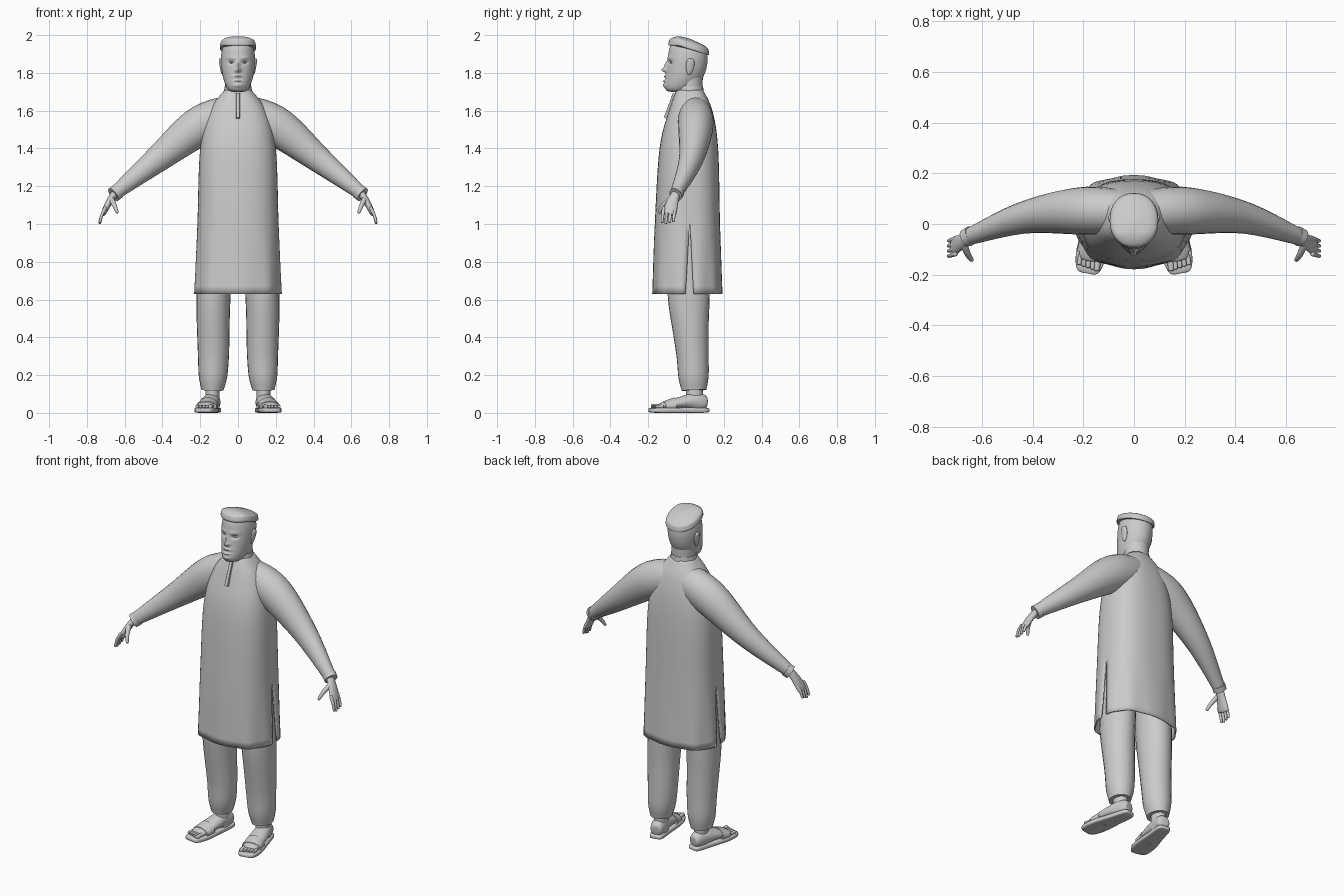
import bpy, bmesh, math
from mathutils import Vector

cube = bpy.data.objects.get("Cube")
if cube:
    bpy.data.objects.remove(cube)

shade = (.6, .6, .6, 1)
grey = bpy.data.materials.new("plain grey")
grey.use_nodes = True
grey.diffuse_color = shade
grey.node_tree.nodes["Principled BSDF"].inputs["Base Color"].default_value = shade

UP = Vector((0, 0, 1))
DEPTH = Vector((0, 1, 0))


def finish(name, bm):
    bmesh.ops.remove_doubles(bm, verts=bm.verts, dist=.0002)
    bmesh.ops.recalc_face_normals(bm, faces=bm.faces)
    mesh = bpy.data.meshes.new(name)
    bm.to_mesh(mesh)
    bm.free()
    mesh.materials.append(grey)
    ob = bpy.data.objects.new(name, mesh)
    bpy.context.collection.objects.link(ob)
    bpy.ops.object.select_all(action="DESELECT")
    ob.select_set(True)
    bpy.context.view_layer.objects.active = ob
    bpy.ops.object.shade_smooth_by_angle(angle=math.radians(50))
    return ob


def sample(values, t):
    """Smooth curve through evenly spaced values, for t from 0 to 1."""
    last = len(values) - 1
    i = min(int(t * last), last - 1)
    t = t * last - i
    before, start, end, after = (values[min(max(i + k, 0), last)] for k in (-1, 0, 1, 2))
    into, out = (end - before) / 2, (after - start) / 2
    ease = t * t * (3 - 2 * t)
    return start * (1 - ease) + end * ease + into * t * (1 - t) ** 2 - out * t * t * (1 - t)


def squared(value, power):
    return math.copysign(abs(value) ** (2 / power), value)


def bridge(bm, rows, closed):
    for low, high in zip(rows, rows[1:]):
        for k in range(0 if closed else 1, len(low)):
            bm.faces.new((low[k - 1], low[k], high[k], high[k - 1]))


def loft(name, path, radii, across=None, blunt=0, ref=DEPTH, axis=None, sides=24, rings=16,
         power=2, mirror=1, sculpt=None):
    """Skin a tube along a path; blunt rounds both of its ends."""
    path = [Vector(p) for p in path]
    across = across or radii
    bm = bmesh.new()
    rows = []
    for i in range(rings + 1):
        t = i / rings
        if blunt:
            t = (1 - math.cos(math.pi * t)) / 2
        size = max(.03, 1 - abs(2 * t - 1) ** blunt) ** (1 / blunt) if blunt else 1
        ahead = axis or (sample(path, min(t + .01, 1)) - sample(path, max(t - .01, 0))).normalized()
        a = (ref - ahead * ref.dot(ahead)).normalized() * sample(radii, t) * size
        b = ahead.cross(a).normalized() * sample(across, t) * size
        row = []
        for k in range(sides):
            turn = math.tau * k / sides
            p = sample(path, t) + a * squared(math.cos(turn), power) + b * squared(math.sin(turn), power)
            if sculpt:
                sculpt(p)
            p.x *= mirror
            row.append(bm.verts.new(p))
        rows.append(row)
    bridge(bm, rows, True)
    bm.faces.new(rows[0])
    bm.faces.new(rows[-1])
    return finish(name, bm)


# Tunic: front and back panels, joined above the side slits
def build_tunic():
    heights = [.63, 1, 1.4, 1.6, 1.71]
    widths = [.23, .215, .2, .15, .07]
    fronts = [.195, .185, .16, .11, .07]
    backs = [.17, .16, .15, .12, .07]
    bm = bmesh.new()
    columns, levels = 28, 24
    for facing, depths in ((-1, fronts), (1, backs)):
        rows = []
        for i in range(levels + 1):
            t = i / levels
            z = sample(heights, t)
            slit = max(0, 1 - t * 4)
            gap = .07 * slit
            row = []
            for k in range(columns + 1):
                turn = gap + (math.pi - 2 * gap) * k / columns
                fold = 1 + .02 * slit * math.sin(turn * 9)
                x = sample(widths, t) * squared(math.cos(turn), 2.5) * fold
                y = sample(depths, t) * squared(math.sin(turn), 2.5) * fold
                row.append(bm.verts.new((x, .02 + facing * y, z)))
            rows.append(row)
        bridge(bm, rows, False)
    cloth = finish("tunic", bm).modifiers.new("cloth thickness", "SOLIDIFY")
    cloth.thickness = .006


build_tunic()
loft("collar", [(0, .018, 1.67), (0, .02, 1.73)], [.08, .07], axis=UP)
loft("neck", [(0, .02, 1.66), (0, .02, 1.8)], [.065, .07], axis=UP)
loft("placket", [(0, -.06, 1.69), (0, -.108, 1.56)], [.01, .01], power=5)


# Head: an oval skull with the features pushed in and out
def bump(p, height, tall, wide, forward, offset=0):
    distance = ((p.z - height) / tall) ** 2 + ((abs(p.x) - offset) / wide) ** 2
    p.y -= forward * math.exp(-distance) * min(1, max(0, -p.y * 20))


def face(p):
    bump(p, height=1.815, tall=.012, wide=.014, forward=.025)  # nose tip
    bump(p, height=1.84, tall=.02, wide=.01, forward=.015)  # nose bridge
    bump(p, height=1.855, tall=.01, wide=.018, forward=-.013, offset=.035)  # eye sockets
    bump(p, height=1.88, tall=.007, wide=.025, forward=.006, offset=.035)  # brows
    for lip in (1.757, 1.782):
        bump(p, height=lip, tall=.006, wide=.024, forward=.01)
    bump(p, height=1.735, tall=.012, wide=.026, forward=.01)  # chin
    p.z -= max(0, p.y + .04) * min(1, max(0, p.z - 1.9) * 12) * .32


def slope_back(p):
    p.z -= max(0, p.y + .04) * .32


loft("head", [(0, -.045, 1.7), (0, -.008, 1.78), (0, .008, 1.86), (0, .01, 1.97)],
     [.08, .1, .106, .105], across=[.06, .08, .09, .09], blunt=4, axis=UP, sides=72, rings=70, sculpt=face)
loft("cap", [(0, .014, 1.945), (0, .016, 2)], [.106, .108, .106, .1, .07, .01],
     across=[.094, .096, .094, .088, .06, .01], axis=UP, sides=40, power=2.2, sculpt=slope_back)

for mirror, label in ((1, "left_"), (-1, "right_")):
    def part(name, path, radii, **options):
        loft(label + name, path, radii, mirror=mirror, **options)

    part("ear", [(.078, .015, 1.79), (.094, .026, 1.875)], [.01, .022, .02], across=[.01, .01], blunt=3)
    part("eye", [(.022, -.08, 1.856), (.046, -.07, 1.856)], [.01, .01], across=[.006, .006], blunt=2)

    # Sleeve, cuff and hand
    part("sleeve", [(.02, .045, 1.59), (.2, .052, 1.52), (.43, .026, 1.34), (.65, -.05, 1.164)],
         [.085, .094, .064, .033], across=[.095, .105, .07, .036])
    part("cuff", [(.638, -.042, 1.172), (.66, -.055, 1.155)], [.036, .036], across=[.04, .04])
    part("palm", [(.64, -.045, 1.18), (.68, -.07, 1.12), (.715, -.09, 1.05)],
         [.02, .03, .04], across=[.02, .018, .014], blunt=6)
    for i, finger in enumerate(("index", "middle", "ring", "little")):
        y = .02 * i - .117
        reach = 1 + .006 * abs(i - 1)
        part(finger + "_finger", [(.7, y, 1.09), (.72, y - .006, 1.05), (.732, y - .01, reach)],
             [.01, .007], blunt=6, sides=12)
    part("thumb", [(.675, -.07, 1.14), (.655, -.12, 1.1), (.638, -.144, 1.057)], [.016, .008], blunt=6, sides=12)

    # Trouser leg, gathered at the ankle
    part("trouser_leg", [(.11, .01, 1), (.13, .015, .6), (.13, .035, .3), (.135, .042, .12)],
         [.12, .115, .11, .095, .085, .08, .066], across=[.095, .093, .09, .086, .082, .075, .058], rings=28)
    part("ankle", [(.135, .045, .02), (.135, .045, .14)], [.045, .045], across=[.037, .037])

    # Foot, sandal sole, strap and toes
    wide = dict(ref=Vector((1, .2, 0)))
    part("foot", [(.125, .11, .05), (.145, .02, .06), (.176, -.145, .035)],
         [.036, .042, .05, .046], across=[.036, .05, .03, .015], blunt=6, **wide)
    part("sole", [(.124, .12, .014), (.184, -.195, .014)], [.04, .046, .06, .05],
         across=[.014, .014], blunt=5, power=5, **wide)
    part("strap", [(.159, -.06, .04), (.169, -.115, .034)], [.054, .056], across=[.042, .028], **wide)
    for i in range(5):
        x = .141 + .0175 * i
        thick = .009 if i else .012
        part("toe_" + str(i), [(x, -.12, .034), (x + .006, .006 * i - .185, .034)],
             [thick, thick], blunt=6, sides=12, **wide)
